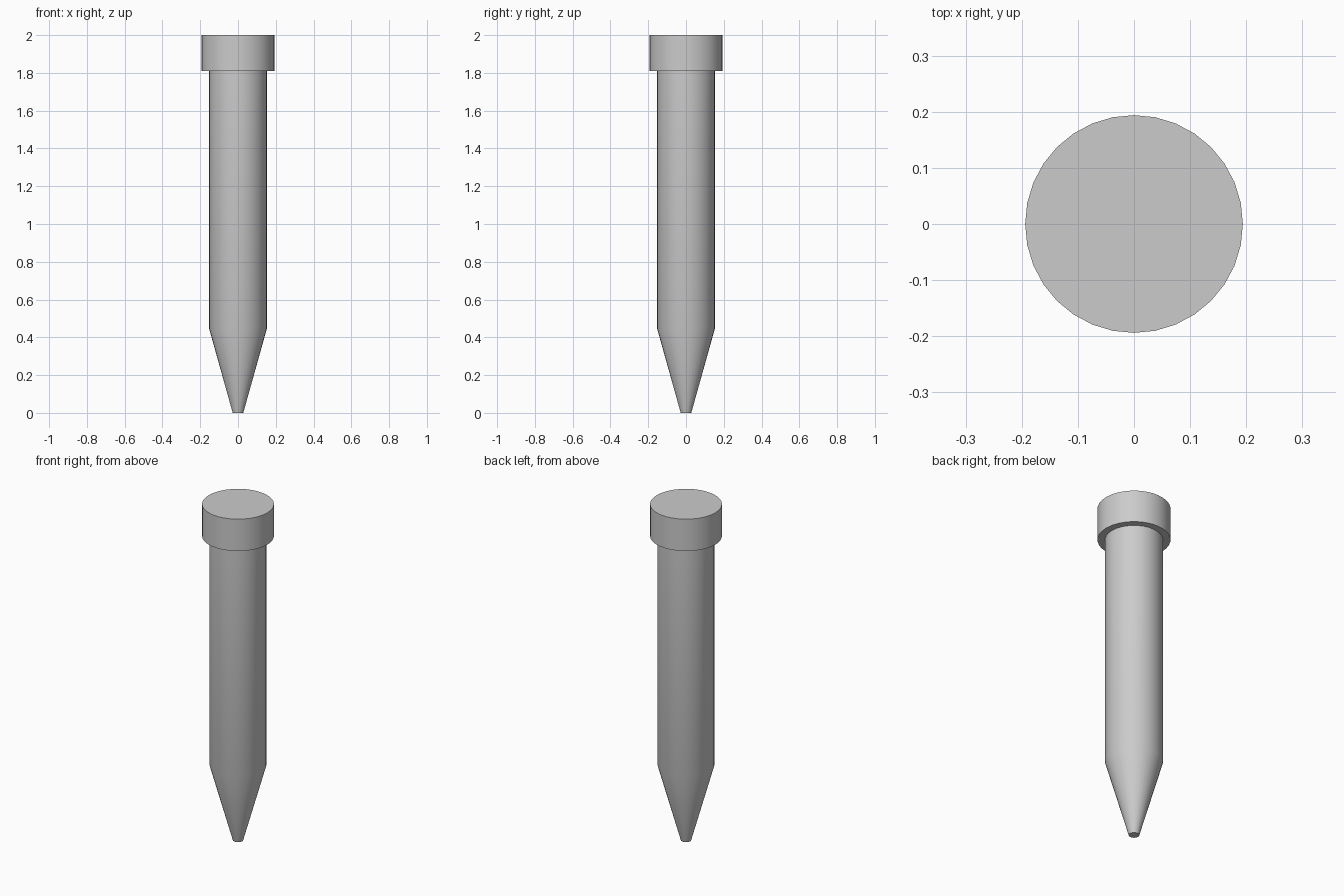
import bpy
import bmesh
import math
from mathutils import Matrix

cube = bpy.data.objects.get("Cube")
if cube:
    bpy.data.objects.remove(cube, do_unlink=True)

SIDES = 32

grey = bpy.data.materials.new("light grey")
grey.use_nodes = True
colour = (0.6, 0.6, 0.6, 1)
grey.diffuse_color = colour
grey.node_tree.nodes["Principled BSDF"].inputs["Base Color"].default_value = colour


def lathe(name, profile):
    """Closed round solid from (radius, height) pairs, bottom to top."""
    bm = bmesh.new()
    rings = []
    for radius, z in profile:
        ring = bmesh.ops.create_circle(
            bm, segments=SIDES, radius=radius, matrix=Matrix.Translation((0, 0, z)))
        rings.append(ring["verts"])
    for low, high in zip(rings, rings[1:]):
        for i in range(SIDES):
            j = (i + 1) % SIDES
            bm.faces.new((low[i], low[j], high[j], high[i]))
    bm.faces.new(rings[0])
    bm.faces.new(rings[-1])
    bmesh.ops.recalc_face_normals(bm, faces=bm.faces)
    mesh = bpy.data.meshes.new(name)
    bm.to_mesh(mesh)
    bm.free()
    mesh.materials.append(grey)
    obj = bpy.data.objects.new(name, mesh)
    bpy.context.collection.objects.link(obj)
    bpy.ops.object.select_all(action="DESELECT")
    obj.select_set(True)
    bpy.context.view_layer.objects.active = obj
    bpy.ops.object.shade_smooth_by_angle(angle=math.radians(30))
    return obj


# Shaft with tapered, blunt tip
lathe("shaft", [(0.028, 0), (0.154, 0.45), (0.154, 1.81)])

# Wider cylindrical head
lathe("head", [(0.194, 1.81), (0.194, 2)])
